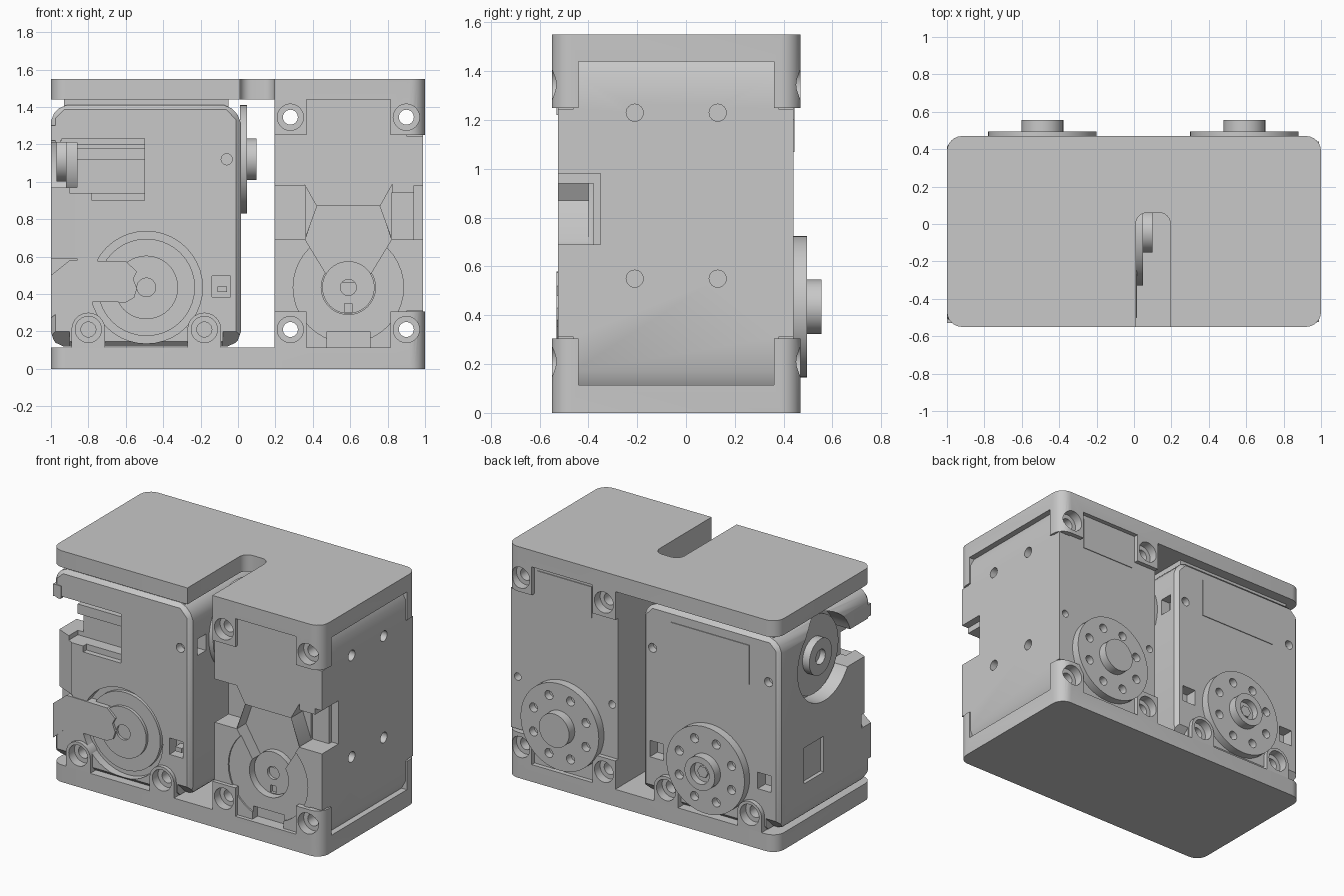
import bpy, bmesh, math
from mathutils import Vector

if "Cube" in bpy.data.objects:
    bpy.data.objects.remove(bpy.data.objects["Cube"])

grey = bpy.data.materials.new("mid_grey")
grey.use_nodes = True
grey.diffuse_color = (0.58, 0.58, 0.58, 1)
grey.node_tree.nodes["Principled BSDF"].inputs["Base Color"].default_value = (0.58, 0.58, 0.58, 1)

FRONT, BACK = -0.525, 0.44
PARTS = []


def prism(name, axis, pts, a, b):
    """Extrude a 2D outline along an axis from a to b."""
    def place(p, d):
        v = list(p)
        v.insert("xyz".index(axis), d)
        return Vector(v)
    bm = bmesh.new()
    low = [bm.verts.new(place(p, a)) for p in pts]
    high = [bm.verts.new(place(p, b)) for p in pts]
    bm.faces.new(low)
    bm.faces.new(high)
    for i in range(len(pts)):
        j = (i + 1) % len(pts)
        bm.faces.new((low[i], low[j], high[j], high[i]))
    bmesh.ops.recalc_face_normals(bm, faces=bm.faces)
    mesh = bpy.data.meshes.new(name)
    bm.to_mesh(mesh)
    bm.free()
    mesh.materials.append(grey)
    obj = bpy.data.objects.new(name, mesh)
    bpy.context.scene.collection.objects.link(obj)
    PARTS.append(obj)
    return obj


def box(name, x0, x1, y0, y1, z0, z1):
    return prism(name, "z", [(x0, y0), (x1, y0), (x1, y1), (x0, y1)], z0, z1)


def arc(centre, r, start, end, n):
    steps = [start + (end - start) * i / n for i in range(n + 1)]
    return [(centre[0] + r * math.cos(t), centre[1] + r * math.sin(t)) for t in steps]


def rod(name, axis, centre, r, a, b, n=40):
    return prism(name, axis, arc(centre, r, 0, math.tau, n)[:-1], a, b)


def rounded(x0, x1, y0, y1, r):
    corners = [(x1 - r, y1 - r), (x0 + r, y1 - r), (x0 + r, y0 + r), (x1 - r, y0 + r)]
    quarter = math.pi / 2
    return [p for k, c in enumerate(corners) for p in arc(c, r, k * quarter, (k + 1) * quarter, 6)]


def bake(obj):
    bpy.context.view_layer.update()
    dg = bpy.context.evaluated_depsgraph_get()
    mesh = bpy.data.meshes.new_from_object(obj.evaluated_get(dg))
    obj.modifiers.clear()
    obj.data = mesh


def cut(obj, cutters):
    for c in cutters:
        mod = obj.modifiers.new("cut", "BOOLEAN")
        mod.operation, mod.solver, mod.object = "DIFFERENCE", "EXACT", c
    bake(obj)
    for c in cutters:
        PARTS.remove(c)
        bpy.data.objects.remove(c)


def chamfer(obj, width):
    mod = obj.modifiers.new("chamfer", "BEVEL")
    mod.width, mod.segments = width, 1
    bake(obj)


def screw_cutters(centres, through):
    """Counterbores on front and back, with a bore between them."""
    out = []
    for c in centres:
        out += [rod("bore", "y", c, 0.07, -0.7, -0.49), rod("bore", "y", c, 0.07, 0.41, 0.7)]
        spans = [(-0.8, 0.8)] if through else [(-0.8, -0.35), (0.27, 0.8)]
        out += [rod("hole", "y", c, 0.04, a, b, 24) for a, b in spans]
    return out


LOW_LEFT = [(-0.8, 0.21), (-0.18, 0.21)]
LOW_RIGHT = [(0.28, 0.21), (0.9, 0.21)]
TOP_RIGHT = [(0.28, 1.345), (0.9, 1.345)]
OUTLINE = rounded(-1, 1, -0.55, 0.47, 0.08)
GAPS = [(-1.2, 0.195), (0.365, 0.815)]

# Bottom plate with square screw ears on the right
bottom = prism("bottom_plate", "z", OUTLINE, 0, 0.305)
cut(bottom, [box("gap", -2, 2, -0.44, 0.36, 0.115, 1)]
    + [box("gap", a, b, -1, 1, 0.115, 1) for a, b in GAPS]
    + screw_cutters(LOW_RIGHT, True))

# Round-topped screw ears on the left
for cx, cz in LOW_LEFT:
    shape = arc((cx, cz), 0.09, 0, math.pi, 16) + [(cx - 0.09, 0.1), (cx + 0.09, 0.1)]
    for label, y0, y1 in (("front", -0.55, -0.44), ("back", 0.36, 0.47)):
        ear = prism("left_ear_" + label, "y", shape, y0, y1)
        cut(ear, screw_cutters([(cx, cz)], False))

# Top plate with two pairs of ears and a cable slot
top = prism("top_plate", "z", OUTLINE, 1.25, 1.55)
cut(top, [box("gap", -2, 2, -0.44, 0.36, 1, 1.44)]
    + [box("gap", a, b, -1, 1, 1, 1.44) for a, b in GAPS]
    + [prism("slot", "z", rounded(0.01, 0.195, -0.8, 0.06, 0.06), 1, 2)]
    + screw_cutters(TOP_RIGHT, True))

# Right servo: rotary idler on the front, output disc on the back
RX, RZ = 0.59, 0.435
right = box("right_servo_body", 0.195, 0.99, FRONT, BACK, 0.115, 1.44)
channel = [(0.42, 0.87), (0.76, 0.87), (0.82, 0.69), (0.68, 0.46), (0.5, 0.46), (0.36, 0.69)]
cuts = screw_cutters(LOW_RIGHT + TOP_RIGHT, True)
cuts += [prism("edge", "y", [(0.96, z), (1.1, z), (1.1, z + s * 0.257)], -1, 1)
         for z, s in ((0.115, 1), (1.44, -1))]
# Trim the body where the square ears wrap its corners
cuts += [box("ear_seat", 0.9, 2, y0, y1, z0, z1)
         for y0, y1 in ((-1, -0.46), (0.38, 1)) for z0, z1 in ((0, 0.31), (1.245, 2))]
cuts += [box("notch", 0.82, 1.2, -1, -0.38, 0.69, 0.94),
         prism("notch_roof", "x", [(-0.6, 0.98), (-0.35, 0.98), (-0.35, 0.69), (-0.6, 0.69)], 0.94, 1.2),
         box("notch", 0.1, 0.36, -1, -0.38, 0.69, 0.98),
         prism("channel", "y", channel, -1, -0.43),
         prism("slope", "y", [(0.355, 0.985), (0.42, 0.87), (0.355, 0.69)], -1, -0.4),
         prism("slope", "y", [(0.825, 0.985), (0.76, 0.87), (0.825, 0.69)], -1, -0.4),
         rod("recess", "y", (RX, RZ), 0.295, -1, -0.515),
         rod("recess", "y", (RX, RZ), 0.145, -1, -0.45),
         box("foot", 0.475, 0.705, -1, -0.47, 0.0, 0.2)]
cuts += [rod("hole", "x", (y, z), 0.035, 0.93, 1.2, 24) for y in (-0.21, 0.13) for z in (0.55, 1.23)]
cuts += [rod("hole", "y", (x, 0.66), 0.025, 0.38, 1, 20) for x in (0.24, 0.94)]
cut(right, cuts)
hub = rod("right_idler_hub", "y", (RX, RZ), 0.14, -0.47, -0.42)
cut(hub, [rod("hole", "y", (RX, RZ), 0.043, -1, -0.43, 24),
          box("key", RX - 0.02, RX + 0.02, -1, -0.45, 0.3, 0.35)])
box("right_back_panel", 0.39, 0.79, BACK - 0.01, BACK + 0.005, 1.2, 1.41)

# Left servo: two perpendicular axes
LX, LZ = -0.49, 0.435
SY, SZ = -0.04, 1.12
shell = [(-1, 0.17), (-0.96, 0.12), (-0.03, 0.12), (0.015, 0.17),
         (0.015, 1.34), (-0.05, 1.41), (-0.94, 1.41), (-1, 1.35)]
left = prism("left_servo_body", "y", shell, FRONT, BACK)
chamfer(left, 0.025)
cuts = screw_cutters(LOW_LEFT, False)
cuts += [box("window", -0.9, -0.5, -1, -0.41, 0.94, 1.2),
         box("window_lip", -0.78, -0.5, -1, -0.49, 0.9, 0.95),
         box("window_groove", -0.95, -0.5, -1, -0.46, 1.19, 1.23),
         rod("side_recess", "x", (SY, SZ), 0.285, -2, -0.88),
         box("side_channel", -2, -0.86, -1, SY, 0.97, 1.21),
         prism("corner", "z", [(-1.1, -0.6), (-0.87, -0.6), (-0.87, -0.52), (-1.1, -0.42)], 0.58, 0.97),
         box("arm_gap", -1.1, -0.86, -1, -0.43, 0.5, 0.59),
         box("side_pocket", -2, -0.975, -0.03, 0.18, 0.36, 0.6),
         rod("front_recess", "y", (LX, LZ), 0.3, -1, -0.47)]
# Sloped toes at the lower corners
for x0, x1 in ((-1.1, -0.9), (-0.08, 0.1)):
    cuts += [prism("toe", "x", [(FRONT - 0.01, 0.21), (FRONT - 0.01, 0), (-0.43, 0.11)], x0, x1),
             prism("toe", "x", [(BACK + 0.01, 0.21), (BACK + 0.01, 0), (0.345, 0.11)], x0, x1)]
# Connector sockets on the front, back and inner side
cuts += [box("socket", -0.14, -0.04, -1, -0.45, 0.385, 0.495),
         box("socket", -0.14, -0.04, 0.36, 1, 0.385, 0.495),
         box("socket", -0.94, -0.84, 0.36, 1, 0.385, 0.495),
         box("socket", -0.05, 1, -0.45, -0.36, 1.06, 1.17),
         box("socket", -0.05, 1, 0.29, 0.38, 1.06, 1.17)]
cuts += [rod("pin", "y", (x, SZ), 0.03, a, b, 20)
         for x, a, b in ((-0.06, -1, -0.47), (-0.06, 0.39, 1), (-0.92, 0.39, 1))]
cut(left, cuts)
box("left_servo_cap", -0.93, -0.05, -0.49, 0.4, 1.4, 1.44)
box("left_back_panel", -0.78, -0.2, BACK - 0.01, BACK + 0.005, 1.07, 1.33)
box("window_rib", -0.86, -0.5, -0.47, -0.4, 1.115, 1.18)
box("upper_corner_tab", -1.0, -0.94, -0.53, -0.35, 1.22, 1.3)
box("connector_key", -0.11, -0.06, -0.51, -0.44, 0.41, 0.44)


def idler(name, axis, centre, a, b, step, hub_r):
    """Stepped idler wheel: rim, raised hub and centre hole."""
    rod(name + "_rim", axis, centre, 0.26, a, b)
    end = b + step
    face = rod(name + "_hub", axis, centre, hub_r, b, end)
    cut(face, [rod("hole", axis, centre, 0.05, end - step * 0.8, end + step, 24)])


idler("front_idler", "y", (LX, LZ), -0.44, -0.495, -0.02, 0.17)
idler("side_idler", "x", (SY, SZ), -0.86, -0.92, -0.05, 0.12)

# Cable arm reaching over the front idler
arm = [(-1, 0.27), (-0.9, 0.36), (-0.6, 0.355), (-0.555, 0.38), (-0.54, 0.43),
       (-0.56, 0.48), (-0.54, 0.52), (-0.6, 0.575), (-0.9, 0.58), (-1, 0.5)]
prism("front_arm", "y", arm, -0.53, -0.45)


def horn(name, axis, centre, base, rim_end, hub_end, hollow):
    """Output disc with a bolt circle and a hub."""
    disc = rod(name + "_disc", axis, centre, 0.29, base, rim_end, 56)
    cut(disc, [rod("hole", axis, c, 0.03, base + 0.01, hub_end + 0.1, 20)
               for c in arc(centre, 0.21, math.pi / 8, math.pi * 15 / 8, 7)])
    hub = rod(name + "_hub", axis, centre, 0.112, rim_end, hub_end)
    if hollow:
        cut(hub, [rod("hole", axis, centre, 0.07, rim_end + 0.015, 1)])
        rod(name + "_screw", axis, centre, 0.04, rim_end, rim_end + 0.03, 6)


horn("left_back_horn", "y", (LX, LZ), BACK - 0.005, 0.495, 0.555, True)
horn("right_back_horn", "y", (RX, RZ), BACK - 0.005, 0.495, 0.555, False)
horn("inner_side_horn", "x", (SY, SZ), 0.01, 0.047, 0.1, False)

# Smooth the round surfaces and keep the edges crisp
bpy.ops.object.select_all(action="DESELECT")
for p in PARTS:
    p.select_set(True)
bpy.context.view_layer.objects.active = PARTS[0]
bpy.ops.object.shade_smooth_by_angle(angle=math.radians(30))
